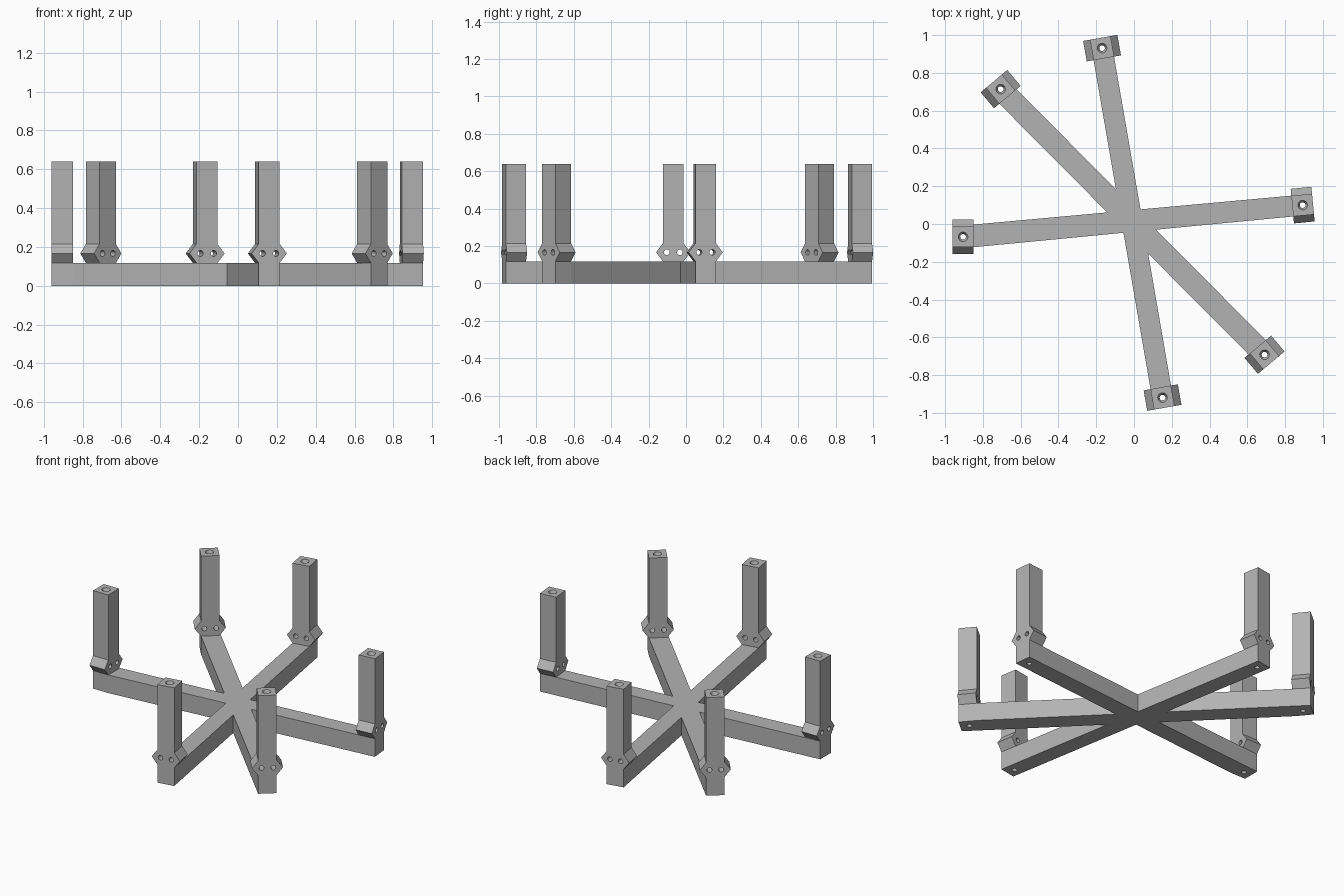
import bpy, bmesh
from math import radians, pi
from mathutils import Matrix, Vector

if "Cube" in bpy.data.objects:
    bpy.data.objects.remove(bpy.data.objects["Cube"])

HALF, WIDE = 0.055, 0.092                   # post half width, collar half width
BAR_TOP, COLLAR_TOP, TOP = 0.118, 0.215, 0.64
HOLE = 0.015

grey = bpy.data.materials.new("plain grey")
grey.use_nodes = True
colour = (0.45, 0.45, 0.45, 1)
grey.diffuse_color = colour
grey.node_tree.nodes["Principled BSDF"].inputs["Base Color"].default_value = colour


def finish(bm, name):
    bmesh.ops.recalc_face_normals(bm, faces=bm.faces)
    mesh = bpy.data.meshes.new(name)
    bm.to_mesh(mesh)
    bm.free()
    mesh.materials.append(grey)
    obj = bpy.data.objects.new(name, mesh)
    bpy.context.collection.objects.link(obj)
    return obj


def drill(obj, cutter):
    mod = obj.modifiers.new("holes", 'BOOLEAN')
    mod.operation, mod.solver, mod.use_self = 'DIFFERENCE', 'EXACT', True
    mod.object = cutter
    bpy.context.view_layer.objects.active = obj
    bpy.ops.object.modifier_apply(modifier=mod.name)


def cone(bm, r1, r2, depth, matrix):
    bmesh.ops.create_cone(bm, cap_ends=True, segments=24, radius1=r1,
                          radius2=r2, depth=depth, matrix=matrix)


def make_cutter(place):
    """Upright bore with a flared mouth, and two bores through the collar."""
    bm = bmesh.new()
    cone(bm, HOLE, HOLE, 2, place)
    cone(bm, HOLE * 0.8, 0.03, 0.04, place @ Matrix.Translation((0, 0, TOP - 0.01)))
    for side in (-1, 1):
        spot = Matrix.Translation((0, side * 0.035, (BAR_TOP + COLLAR_TOP) / 2))
        cone(bm, HOLE, HOLE, 0.3, place @ spot @ Matrix.Rotation(pi / 2, 4, 'Y'))
    cutter = finish(bm, "hole_cutter")
    cutter.hide_render = True
    return cutter


def make_post(name, place):
    """Square post with a pointed collar, as one extruded outline."""
    half = [(HALF, BAR_TOP), (WIDE, (BAR_TOP + COLLAR_TOP) / 2),
            (HALF, COLLAR_TOP), (HALF, TOP)]
    outline = half + [(-y, z) for y, z in reversed(half)]
    bm = bmesh.new()
    face = bm.faces.new([bm.verts.new((-HALF, y, z)) for y, z in outline])
    new = bmesh.ops.extrude_face_region(bm, geom=[face])["geom"]
    bmesh.ops.translate(bm, vec=(2 * HALF, 0, 0),
                        verts=[v for v in new if isinstance(v, bmesh.types.BMVert)])
    bm.transform(place)
    return finish(bm, name)


def make_bar(name, places):
    """Bar wrapping the square feet of both its posts."""
    bm = bmesh.new()
    for place in places:
        for x in (-HALF, HALF):
            for y in (-HALF, HALF):
                for z in (0, BAR_TOP):
                    bm.verts.new(place @ Vector((x, y, z)))
    hull = bmesh.ops.convex_hull(bm, input=bm.verts)
    bmesh.ops.delete(bm, geom=list({v for v in hull["geom_interior"] + hull["geom_unused"]
                                    if isinstance(v, bmesh.types.BMVert)}), context='VERTS')
    bmesh.ops.dissolve_limit(bm, angle_limit=radians(0.5), verts=bm.verts, edges=bm.edges)
    return finish(bm, name)


# Each arm: two ends as x, y and outward angle
arms = {
    "cross": [(-0.905, -0.068, 180), (0.893, 0.1, 5.5)],
    "long": [(-0.169, 0.931, 100), (0.151, -0.919, -80)],
    "diagonal": [(-0.706, 0.714, 130), (0.691, -0.692, -50)],
}

for arm, ends in arms.items():
    places = [Matrix.Translation((x, y, 0)) @ Matrix.Rotation(radians(a), 4, 'Z')
              for x, y, a in ends]
    bar = make_bar(arm + "_bar", places)
    for i, place in enumerate(places):
        post = make_post(f"{arm}_post_{i + 1}", place)
        cutter = make_cutter(place)
        drill(post, cutter)
        drill(bar, cutter)
        bpy.data.objects.remove(cutter)
